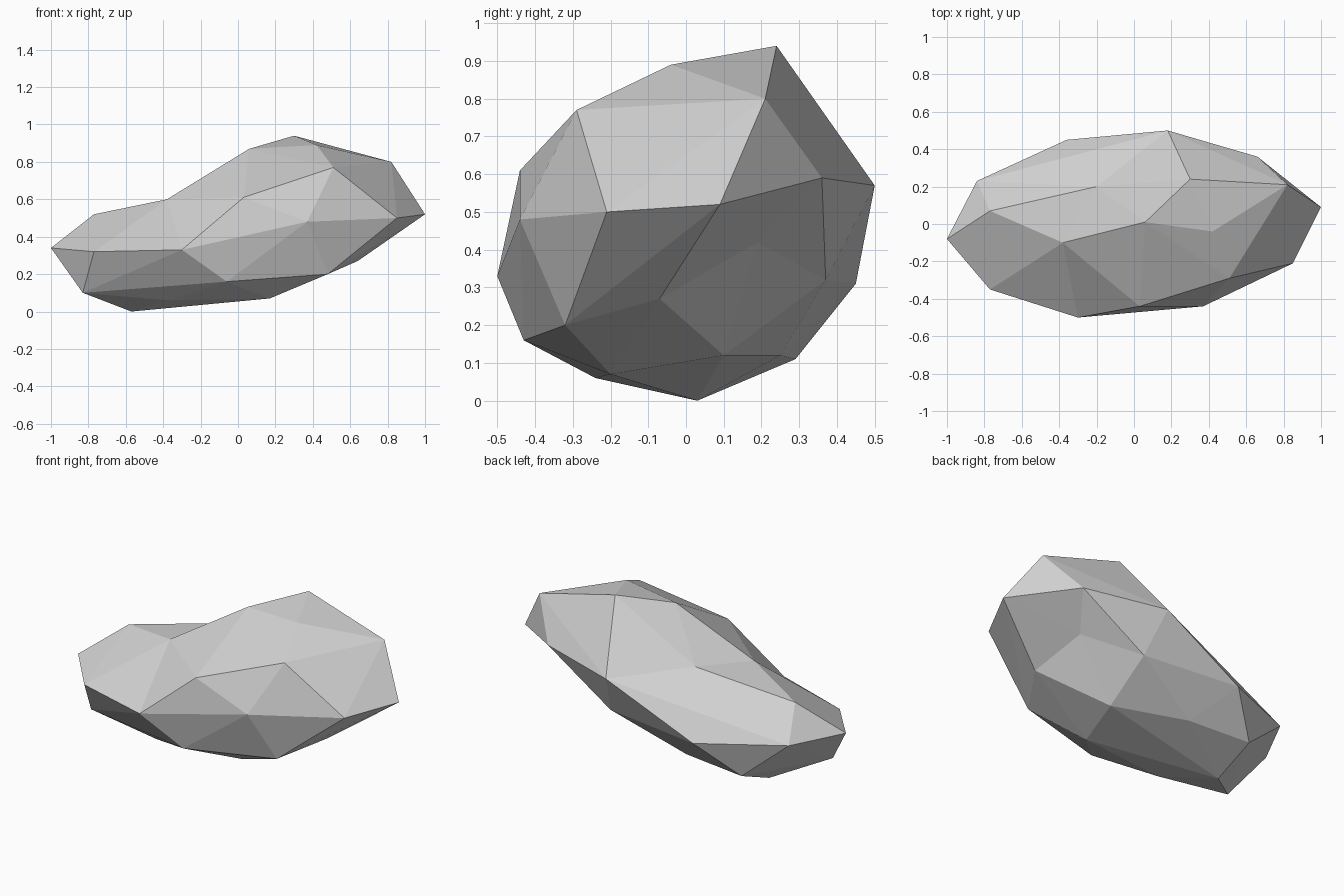
import bpy
import bmesh

if "Cube" in bpy.data.objects:
    bpy.data.objects.remove(bpy.data.objects["Cube"], do_unlink=True)

# Outer corners of the boulder, in hundredths of a unit
CORNERS = {
    # blunt low end
    "nose": (-100, -8, 34), "nose_top": (-77, 7, 52), "nose_front": (-77, -35, 32),
    "nose_back": (-84, 23, 34), "nose_under": (-83, -20, 10),
    # crown
    "peak": (30, 24, 94), "crown_low": (6, 1, 87), "crown_front": (42, -4, 89),
    "crown_end": (82, 21, 80), "shoulder": (51, -29, 77), "brow": (3, -44, 61),
    # front face
    "front_low": (-30, -50, 33), "front_mid": (37, -44, 48), "front_end": (85, -21, 50),
    "tip": (100, 9, 52),
    # back face
    "back_end": (66, 36, 59), "back_mid": (18, 50, 57), "back_low": (-36, 45, 31),
    "back_under": (24, 37, 32),
    # underside
    "foot": (-57, 3, 0), "foot_front": (-37, -24, 6), "foot_back": (-57, 29, 11),
    "belly_front": (-6, -43, 16), "belly_edge": (48, -32, 20), "belly": (17, -20, 7),
    "belly_end": (64, -7, 27), "belly_mid": (25, 10, 12), "belly_back": (-18, 25, 12),
}


def at(point):
    return [value / 100 for value in point]


# Wrap the corners in a faceted skin
bm = bmesh.new()
corner = {name: bm.verts.new(at(point)) for name, point in CORNERS.items()}
bmesh.ops.convex_hull(bm, input=list(bm.verts))


def open_hollow(names):
    """Remove the facets spanning a rim of corners and return the rim."""
    rim = [corner[name] for name in names.split()]
    spanning = [f for f in bm.faces if all(v in rim for v in f.verts)]
    bmesh.ops.delete(bm, geom=spanning, context='FACES')
    return rim


def fan(centre, path):
    for a, b in zip(path, path[1:]):
        bm.faces.new((centre, a, b))


# Saddle between the low end and the crown, with two sunken corners
rim = open_hollow("nose_top nose_front front_low brow crown_low "
                  "peak back_mid nose_back")
saddle_front = bm.verts.new(at((-38, -10, 60)))
saddle_back = bm.verts.new(at((-20, 20, 63)))
fan(saddle_front, rim[:5] + [saddle_back, rim[0]])
fan(saddle_back, rim[4:] + [rim[0]])

# Shallow dent under the tip
rim = open_hollow("belly_end belly_mid back_under back_end tip")
dent = bm.verts.new(at((54, 19, 42)))
fan(dent, rim + [rim[0]])

# Close any leftover gap and make all facets point outward
bmesh.ops.holes_fill(bm, edges=list(bm.edges), sides=0)
bmesh.ops.triangulate(bm, faces=list(bm.faces))
bmesh.ops.recalc_face_normals(bm, faces=list(bm.faces))
for face in bm.faces:
    face.smooth = False

mesh = bpy.data.meshes.new("boulder")
bm.to_mesh(mesh)
bm.free()

# Plain stone colour
stone = bpy.data.materials.new("stone_grey")
stone.use_nodes = True
grey = (0.64, 0.64, 0.64, 1)
stone.diffuse_color = grey
stone.node_tree.nodes["Principled BSDF"].inputs["Base Color"].default_value = grey
mesh.materials.append(stone)

boulder = bpy.data.objects.new("boulder", mesh)
bpy.context.collection.objects.link(boulder)
